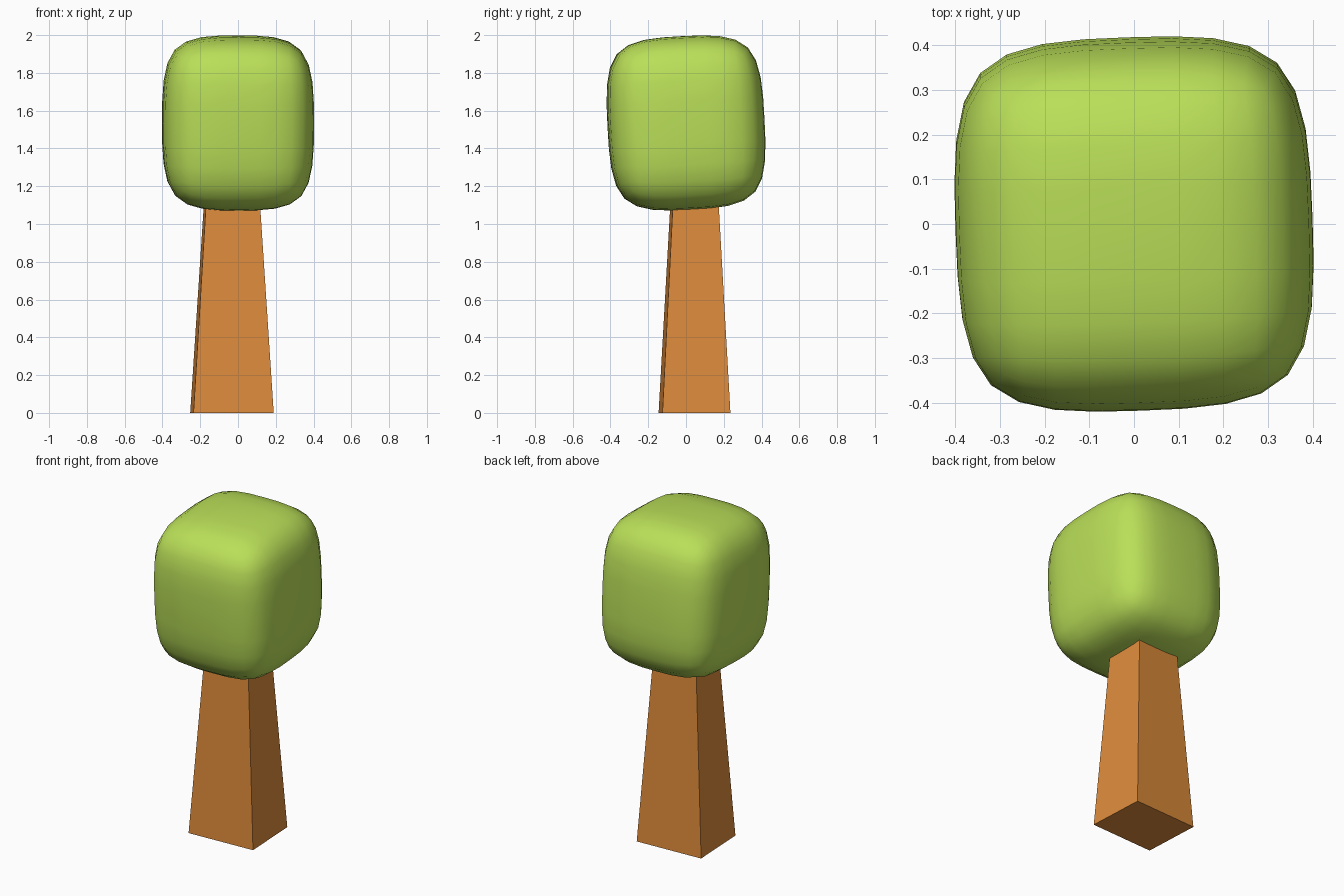
import bpy
import bmesh
from math import radians
from mathutils import Matrix, Vector

default_cube = bpy.data.objects.get("Cube")
if default_cube:
    bpy.data.objects.remove(default_cube, do_unlink=True)


def make_material(name, rgb):
    mat = bpy.data.materials.new(name)
    mat.use_nodes = True
    color = (*rgb, 1.0)
    mat.diffuse_color = color
    mat.node_tree.nodes["Principled BSDF"].inputs["Base Color"].default_value = color
    return mat


def make_block(name, size, location, rotation, mat, cuts=0, top_scale=1.0):
    """A box, optionally gridded and tapered towards its top."""
    bm = bmesh.new()
    bmesh.ops.create_cube(bm, size=1.0)
    if cuts:
        bmesh.ops.subdivide_edges(bm, edges=bm.edges[:], cuts=cuts, use_grid_fill=True)
    for v in bm.verts:
        if v.co.z > 0.49:
            v.co.x *= top_scale
            v.co.y *= top_scale
    bmesh.ops.transform(bm, matrix=Matrix.Diagonal(Vector((*size, 1.0))), verts=bm.verts)
    mesh = bpy.data.meshes.new(name)
    bm.to_mesh(mesh)
    bm.free()
    mesh.materials.append(mat)
    obj = bpy.data.objects.new(name, mesh)
    obj.location = location
    obj.rotation_euler = [radians(a) for a in rotation]
    bpy.context.collection.objects.link(obj)
    return obj


bark = make_material("bark brown", (0.73, 0.26, 0.044))
leaf = make_material("leaf green", (0.49, 0.74, 0.098))

# Tapered square trunk, running up into the canopy
make_block("trunk", (0.425, 0.36, 1.25), (-0.032, 0.045, 0.625), (0, 0, 2.8),
           bark, top_scale=0.63)

# Soft rounded-box canopy, leaning slightly
canopy = make_block("canopy", (0.80, 0.828, 0.92), (0, 0, 1.535), (3, 0, 2),
                    leaf, cuts=1)
subsurf = canopy.modifiers.new("rounding", 'SUBSURF')
subsurf.levels = 2
subsurf.render_levels = 2
for poly in canopy.data.polygons:
    poly.use_smooth = True
